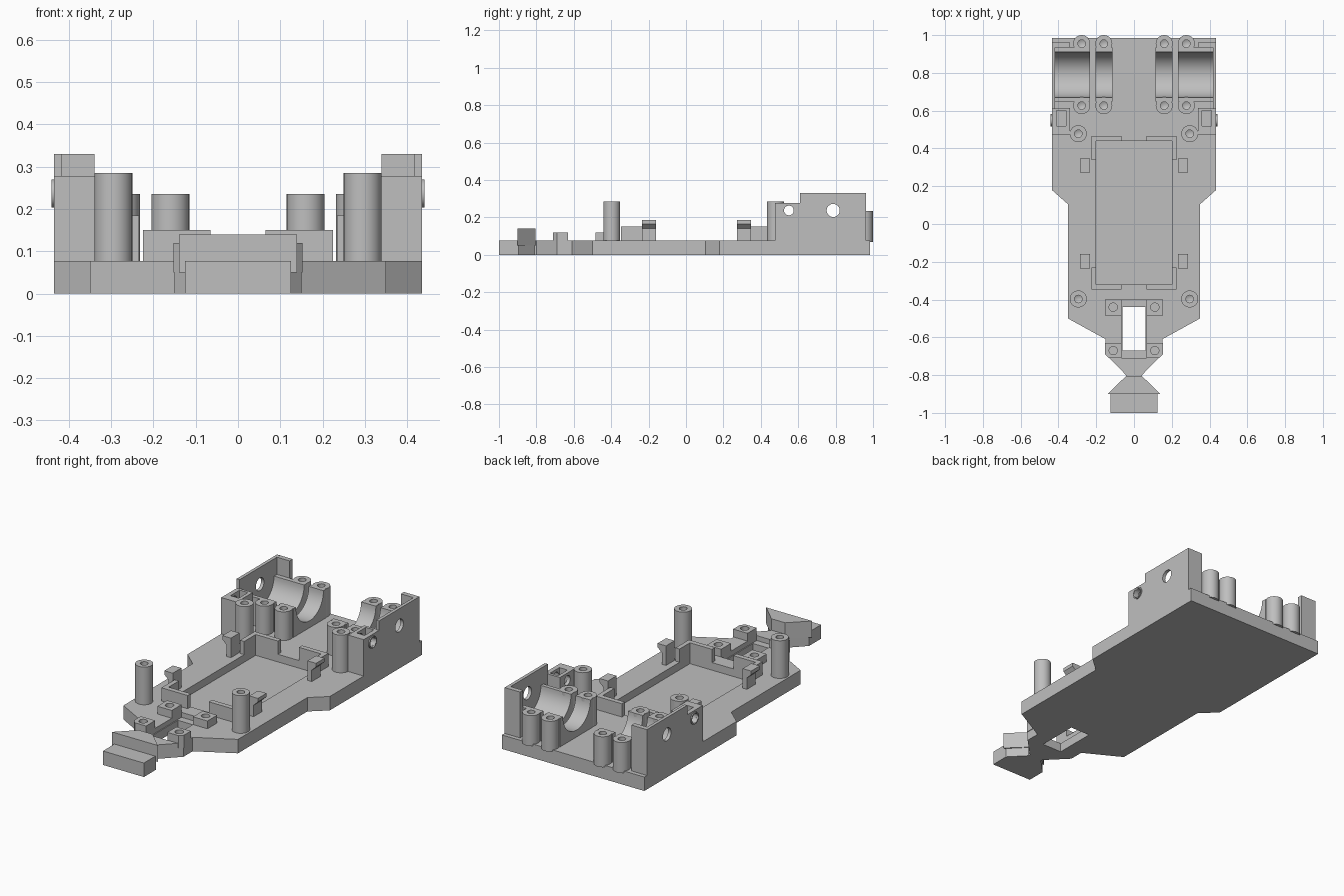
import bpy, bmesh, math
from mathutils import Vector

if "Cube" in bpy.data.objects:
    bpy.data.objects.remove(bpy.data.objects["Cube"])

grey = bpy.data.materials.new("plain_grey")
grey.diffuse_color = (0.52, 0.52, 0.52, 1)
grey.use_nodes = True
grey.node_tree.nodes["Principled BSDF"].inputs["Base Color"].default_value = grey.diffuse_color
T = 0.077  # plate thickness


def finish(name, bm, mirror=False, cutters=()):
    """Turn a bmesh into an object with cuts and left/right mirroring."""
    bmesh.ops.recalc_face_normals(bm, faces=bm.faces)
    me = bpy.data.meshes.new(name)
    bm.to_mesh(me)
    bm.free()
    me.materials.append(grey)
    ob = bpy.data.objects.new(name, me)
    bpy.context.collection.objects.link(ob)
    for c in cutters:
        m = ob.modifiers.new("cut", 'BOOLEAN')
        m.operation, m.solver, m.object = 'DIFFERENCE', 'EXACT', c
    if mirror:
        m = ob.modifiers.new("mirror", 'MIRROR')
        m.use_mirror_merge = False
    return ob


def smooth(ob):
    ob.data.polygons.foreach_set("use_smooth", [True] * len(ob.data.polygons))
    ob.data.set_sharp_from_angle(angle=math.radians(35))
    return ob


def helper(ob):
    ob.hide_render = True
    ob.hide_viewport = True
    return ob


def prism(name, pts, axis, a, b, **kw):
    """Extrude a 2D outline along x, y or z between a and b."""
    place = {'x': lambda p, t: (t, p[0], p[1]),
             'y': lambda p, t: (p[0], t, p[1]),
             'z': lambda p, t: (p[0], p[1], t)}[axis]
    bm = bmesh.new()
    face = bm.faces.new([bm.verts.new(place(p, a)) for p in pts])
    ext = bmesh.ops.extrude_face_region(bm, geom=[face], use_keep_orig=True)
    shift = Vector(place((0, 0), b - a))
    bmesh.ops.translate(bm, vec=shift,
                        verts=[v for v in ext["geom"] if isinstance(v, bmesh.types.BMVert)])
    return finish(name, bm, **kw)


def box(name, x0, x1, y0, y1, z0, z1, **kw):
    return prism(name, [(x0, y0), (x1, y0), (x1, y1), (x0, y1)], 'z', z0, z1, **kw)


def circle(cx, cy, r, n=32):
    return [(cx + r * math.cos(2 * math.pi * i / n), cy + r * math.sin(2 * math.pi * i / n))
            for i in range(n)]


def post(name, x, y, top):
    """Round screw post with a blind hole, lathed from a profile."""
    bm = bmesh.new()
    prof = [(0.0, T - 0.01), (0.045, T - 0.01), (0.045, top), (0.02, top),
            (0.02, top - 0.09), (0.0, top - 0.10)]
    vs = [bm.verts.new((x + r, y, z)) for r, z in prof]
    edges = [bm.edges.new(e) for e in zip(vs, vs[1:])]
    bmesh.ops.spin(bm, geom=vs + edges, cent=(x, y, 0), axis=(0, 0, 1),
                   angle=2 * math.pi, steps=32)
    bmesh.ops.remove_doubles(bm, verts=bm.verts, dist=1e-4)
    smooth(finish(name, bm, mirror=True))


# Hidden cutters
well = helper(box("well_cutter", -0.2, 0.2, -0.32, 0.44, 0.035, 0.3))
window = helper(box("window_cutter", -0.06, 0.06, -0.67, -0.44, -0.1, 0.3))
notch = helper(box("notch_cutter", -0.065, 0.065, -0.71, -0.40, 0.05, 0.3))
axle_cut = helper(smooth(prism("axle_cutter", circle(0.787, 0.237, 0.035), 'x', 0.40, 0.5)))
pin_cut = helper(smooth(prism("pin_cutter", circle(0.55, 0.237, 0.026), 'x', 0.32, 0.5)))
pocket = helper(box("pocket_cutter", 0.36, 0.41, 0.52, 0.60, 0.14, 0.4))

# Floor plate with neck and recessed well
half = [(0.435, 0.985), (0.435, 0.18), (0.35, 0.105), (0.35, -0.50), (0.15, -0.61),
        (0.15, -0.69), (0.042, -0.80), (0.042, -0.81), (0.125, -0.895), (0.125, -1.0)]
outline = half + [(-x, y) for x, y in reversed(half)]
prism("floor_plate", outline, 'z', 0, T, cutters=(well, window, notch))

# Raised guide wedge above the nose
prism("nose_wedge", [(-0.14, -0.9), (0.14, -0.9), (0.042, -0.805), (-0.042, -0.805)],
      'z', 0.05, 0.14)

# Pads around the front window
for label, y0, y1, hy, chamfer in (("inner", -0.485, -0.40, -0.44, 0),
                                   ("outer", -0.71, -0.63, -0.67, 0.02)):
    hole = helper(smooth(prism(label + "_pad_cutter", circle(0.11, hy, 0.022, 24),
                               'z', T - 0.001, 0.2)))
    prism(label + "_pad", [(0.065, y0), (0.153 - chamfer, y0), (0.153, y0 + chamfer),
                           (0.153, y1), (0.065, y1)] if chamfer else
          [(0.065, y0), (0.153, y0), (0.153, y1), (0.065, y1)],
          'z', 0.05, 0.12, mirror=True, cutters=(hole,))

# L-shaped corner walls of the well
prism("rear_corner_wall", [(0.065, 0.44), (0.2, 0.44), (0.2, 0.34), (0.225, 0.34),
                           (0.225, 0.467), (0.065, 0.467)], 'z', 0.036, 0.15, mirror=True)
prism("front_corner_wall", [(0.065, -0.32), (0.2, -0.32), (0.2, -0.23), (0.225, -0.23),
                            (0.225, -0.347), (0.065, -0.347)], 'z', 0.036, 0.15, mirror=True)

# Outward hooked clips
hook = [(0.234, T - 0.01), (0.26, T - 0.01), (0.26, 0.14), (0.286, 0.165),
        (0.286, 0.185), (0.234, 0.185)]
for label, y in (("front", -0.235), ("rear", 0.272)):
    prism(label + "_clip", hook, 'y', y, y + 0.075, mirror=True)

# Screw posts
post("front_post", 0.295, -0.397, 0.285)
post("middle_post", 0.295, 0.478, 0.285)
for x, side in ((0.16, "inner"), (0.277, "outer")):
    for y, end in ((0.627, "front"), (0.955, "rear")):
        post(f"{side}_{end}_axle_post", x, y, 0.235)

# Curved axle cradles between the posts
arc = [(0.79 + 0.12 * math.cos(a), 0.235 + 0.12 * math.sin(a))
       for a in (math.pi + math.pi * i / 24 for i in range(25))]
cradle = [(0.935, T - 0.01), (0.935, 0.235)] + arc[::-1] + [(0.649, 0.235), (0.649, T - 0.01)]
for label, x0, x1 in (("inner", 0.115, 0.205), ("outer", 0.233, 0.42)):
    smooth(prism(label + "_axle_cradle", cradle, 'x', x0, x1, mirror=True))

# Side walls with rear return and axle holes
prism("side_wall", [(0.60, T - 0.01), (0.962, T - 0.01), (0.962, 0.33), (0.61, 0.33),
                    (0.61, 0.278), (0.60, 0.278)], 'x', 0.417, 0.435,
      mirror=True, cutters=(axle_cut,))
box("wall_return", 0.34, 0.4349, 0.935, 0.9619, T - 0.01, 0.3299, mirror=True)

# Front pocket block with its round side boss
box("pocket_block", 0.34, 0.435, 0.475, 0.615, T - 0.01, 0.278,
    mirror=True, cutters=(pocket, pin_cut))
smooth(prism("side_boss", circle(0.55, 0.237, 0.033), 'x', 0.43, 0.441)).name = "boss_blank"
boss = bpy.data.objects["boss_blank"]
boss.name = "side_boss"
m = boss.modifiers.new("cut", 'BOOLEAN')
m.operation, m.solver, m.object = 'DIFFERENCE', 'EXACT', pin_cut
boss.modifiers.new("mirror", 'MIRROR').use_mirror_merge = False
